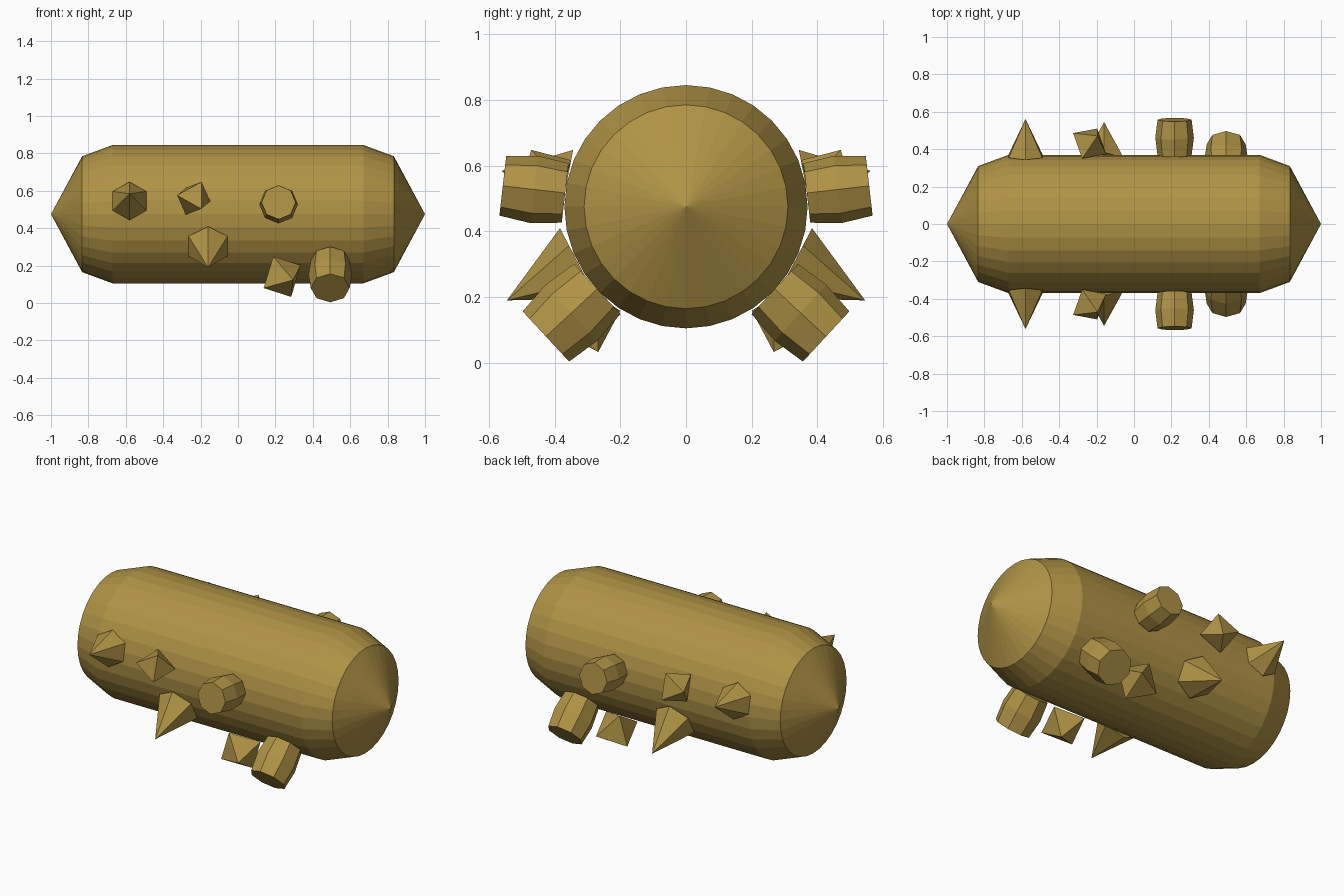
import bpy, bmesh
from math import cos, sin, pi, radians
from mathutils import Vector

if "Cube" in bpy.data.objects:
    bpy.data.objects.remove(bpy.data.objects["Cube"])

AXIS_Z = 0.475  # height of the body's centre line

mat = bpy.data.materials.new("ochre")
mat.diffuse_color = (0.43, 0.29, 0.06, 1)
mat.use_nodes = True
mat.node_tree.nodes["Principled BSDF"].inputs["Base Color"].default_value = mat.diffuse_color


def finish(name, bm, mirror):
    bmesh.ops.recalc_face_normals(bm, faces=bm.faces)
    me = bpy.data.meshes.new(name)
    bm.to_mesh(me)
    bm.free()
    me.materials.append(mat)
    ob = bpy.data.objects.new(name, me)
    bpy.context.collection.objects.link(ob)
    if mirror:
        m = ob.modifiers.new("other_side", 'MIRROR')
        m.use_axis = (False, True, False)


def lathe(name, profile, sides, origin, axis, u, mirror=False):
    """Spin (distance, radius) points about axis; u points at the first vertex."""
    bm = bmesh.new()
    v = axis.cross(u)
    rings = []
    for d, r in profile:
        c = origin + axis * d
        if r == 0:
            rings.append([bm.verts.new(c)])
        else:
            rings.append([bm.verts.new(c + (u * cos(t) + v * sin(t)) * r)
                          for t in (2 * pi * i / sides for i in range(sides))])
    for a, b in zip(rings, rings[1:]):
        for i in range(sides):
            j = (i + 1) % sides
            if len(a) == 1:
                bm.faces.new((a[0], b[i], b[j]))
            elif len(b) == 1:
                bm.faces.new((a[i], a[j], b[0]))
            else:
                bm.faces.new((a[i], a[j], b[j], b[i]))
    for ring in (rings[0], rings[-1]):
        if len(ring) > 1:
            bm.faces.new(ring)
    finish(name, bm, mirror)


def radial(name, x, degrees, profile, sides):
    """Stud pointing straight out of the body on the front, mirrored to the back."""
    t = radians(degrees)
    lathe(name, profile, sides, Vector((x, 0, AXIS_Z)),
          Vector((0, -cos(t), sin(t))), Vector((0, sin(t), cos(t))), True)


def octahedron(name, centre, a, b):
    """Tilted octahedron from two half axes; the third is perpendicular."""
    centre, a, b = Vector(centre), Vector(a), Vector(b)
    c = a.cross(b).normalized() * a.length
    bm = bmesh.new()
    p = [[bm.verts.new(centre + h * s) for s in (1, -1)] for h in (a, b, c)]
    for va in p[0]:
        for vb in p[1]:
            for vc in p[2]:
                bm.faces.new((va, vb, vc))
    finish(name, bm, True)


# Main body: bevelled cylinder with pointed ends
half = [(0.67, 0.37), (0.833, 0.31), (1.0, 0)]
lathe("body", [(-d, r) for d, r in reversed(half)] + half, 32,
      Vector((0, 0, AXIS_Z)), Vector((1, 0, 0)), Vector((0, 0, 1)))

# Six-sided spikes
radial("upper_spike", -0.58, 11, [(0.37, 0.104), (0.572, 0)], 6)
radial("lower_spike", -0.16, -27.6, [(0.37, 0.12), (0.615, 0)], 6)

# Eight-sided barrels
radial("upper_barrel", 0.217, 6.5, [(0.37, 0.091), (0.465, 0.103), (0.561, 0.091)], 8)
radial("lower_barrel", 0.493, -42.8, [(0.368, 0.104), (0.475, 0.116), (0.581, 0.104)], 8)

# Tilted octahedra
octahedron("upper_crystal", (-0.237, -0.43, 0.56), (-0.0885, -0.056, 0.016), (0.042, -0.041, 0.088))
octahedron("lower_crystal", (0.236, -0.31, 0.141), (-0.048, -0.043, 0.108), (0.099, 0.043, 0.061))
